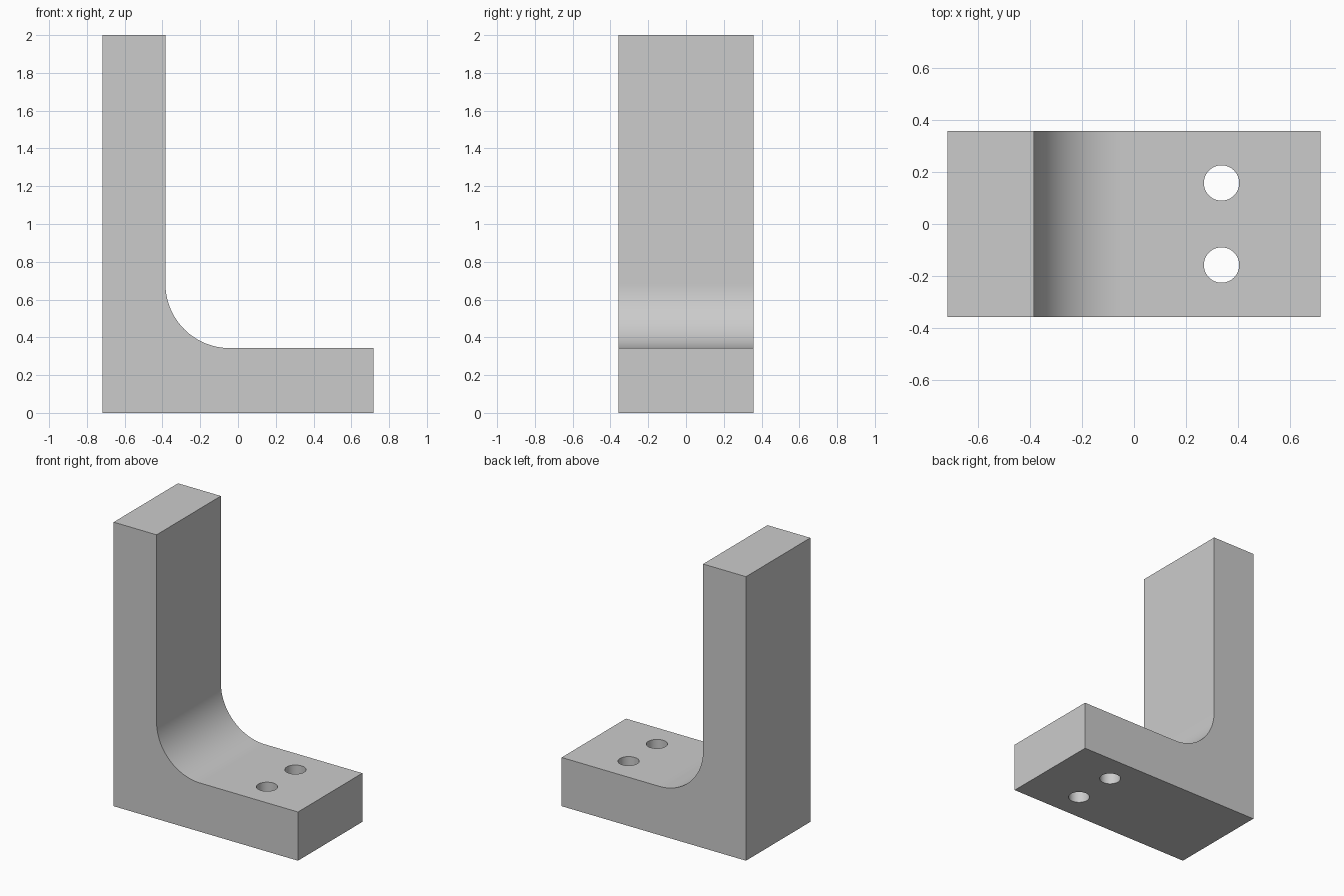
import bpy, bmesh, math

if "Cube" in bpy.data.objects:
    bpy.data.objects.remove(bpy.data.objects["Cube"])

HALF_LEN, HALF_WID, HEIGHT = 0.718, 0.358, 2.0
POST_X, BASE_Z, FILLET = -0.384, 0.343, 0.34
HOLE_X, HOLE_Y, HOLE_R = 0.337, 0.158, 0.068

# L-shaped side profile with a rounded inner corner
cx, cz = POST_X + FILLET, BASE_Z + FILLET
profile = [(-HALF_LEN, 0), (HALF_LEN, 0), (HALF_LEN, BASE_Z)]
STEPS = 32
for i in range(STEPS + 1):
    a = math.radians(270 - 90 * i / STEPS)
    profile.append((cx + FILLET * math.cos(a), cz + FILLET * math.sin(a)))
profile += [(POST_X, HEIGHT), (-HALF_LEN, HEIGHT)]

# Bracket: extrude the profile across the width
bm = bmesh.new()
face = bm.faces.new([bm.verts.new((x, -HALF_WID, z)) for x, z in profile])
extruded = bmesh.ops.extrude_face_region(bm, geom=[face], use_keep_orig=True)["geom"]
bmesh.ops.translate(bm, vec=(0, 2 * HALF_WID, 0),
                    verts=[g for g in extruded if isinstance(g, bmesh.types.BMVert)])
bmesh.ops.recalc_face_normals(bm, faces=bm.faces)
mesh = bpy.data.meshes.new("angle_bracket")
bm.to_mesh(mesh)
bm.free()
bracket = bpy.data.objects.new("angle_bracket", mesh)
bpy.context.collection.objects.link(bracket)


# Bolt holes through the base
def drill(x, y):
    bpy.ops.mesh.primitive_cylinder_add(vertices=48, radius=HOLE_R, depth=1,
                                        location=(x, y, BASE_Z / 2))
    cutter = bpy.context.object
    cutter.name = "hole_cutter"
    cutter.hide_render = True
    mod = bracket.modifiers.new("bolt_hole", "BOOLEAN")
    mod.operation = "DIFFERENCE"
    mod.solver = "EXACT"
    mod.object = cutter
    bpy.context.view_layer.objects.active = bracket
    bpy.ops.object.modifier_apply(modifier=mod.name)
    bpy.data.objects.remove(cutter)


for side in (-1, 1):
    drill(HOLE_X, side * HOLE_Y)

# Smooth the fillet and hole walls, keep the edges crisp
bpy.ops.object.select_all(action="DESELECT")
bracket.select_set(True)
bpy.context.view_layer.objects.active = bracket
bpy.ops.object.shade_smooth_by_angle(angle=math.radians(30))
